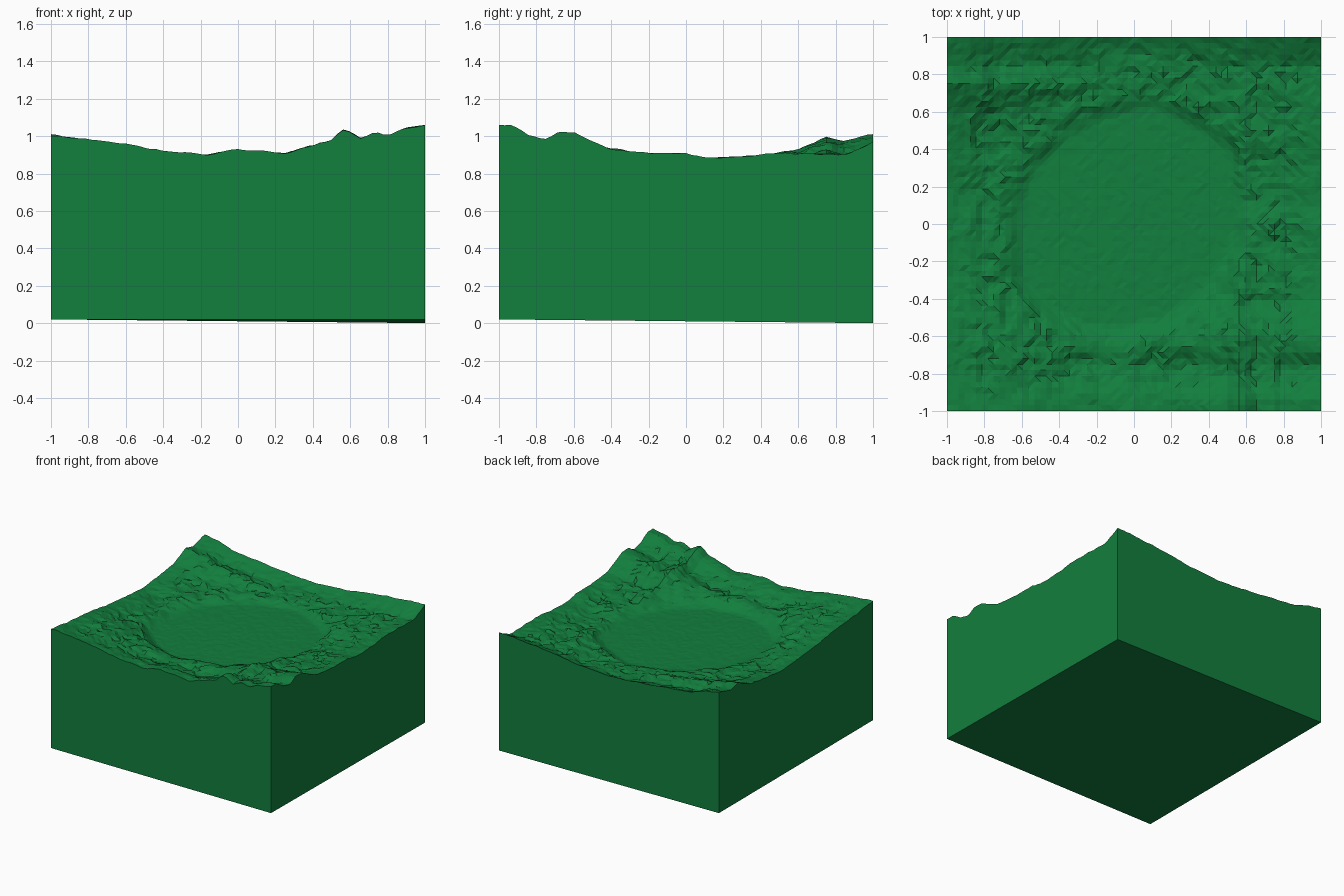
import bpy, bmesh, math, random
from mathutils import Vector, noise

random.seed(7)
if "Cube" in bpy.data.objects:
    bpy.data.objects.remove(bpy.data.objects["Cube"], do_unlink=True)

# Rim profiles along the four sides: (position, height)
FRONT = [(-1, 1.0), (-.85, .99), (-.6, .96), (-.4, .92), (-.15, .9), (0, .93), (.25, .91),
         (.4, .95), (.5, .98), (.57, 1.04), (.65, .99), (.74, 1.02), (.8, 1.0), (.88, 1.04), (1, 1.06)]
BACK = [(-1, 1.01), (-.88, .99), (-.75, .95), (-.5, .92), (-.2, .89), (0, .88), (.3, .9),
        (.5, .93), (.8, .96), (1, .97)]
LEFT = [(-1, 1.06), (-.92, 1.06), (-.85, 1.01), (-.76, .98), (-.68, 1.02), (-.6, 1.02), (-.5, .97),
        (-.4, .93), (-.2, .91), (0, .91), (.1, .885), (.3, .89), (.5, .91), (.85, .9), (1, .97)]
RIGHT = [(-1, 1.0), (-.77, .97), (-.5, .95), (-.3, .92), (-.1, .9), (.2, .88), (.4, .9),
         (.6, .93), (.75, 1.0), (.85, .97), (1, 1.01)]
FLOOR = .815


def lerp(a, b, t):
    return a + (b - a) * t


def profile(points, p):
    for (a, ha), (b, hb) in zip(points, points[1:]):
        if p <= b:
            return lerp(ha, hb, (p - a) / (b - a))
    return points[-1][1]


def smoothstep(a, b, t):
    t = min(1, max(0, (t - a) / (b - a)))
    return t * t * (3 - 2 * t)


def terrain_height(x, y):
    # blend the four side profiles across the block
    u, v = (x + 1) / 2, (y + 1) / 2
    sides = (lerp(profile(FRONT, x), profile(BACK, x), v)
             + lerp(profile(RIGHT, y), profile(LEFT, y), u))
    corners = lerp(lerp(FRONT[0][1], FRONT[-1][1], u), lerp(BACK[0][1], BACK[-1][1], u), v)
    z = sides - corners
    # rugged ground, calmer at the outer sides
    edge = max(abs(x), abs(y))
    rough = lerp(1, .35, smoothstep(.8, 1, edge))
    bumps = noise.noise(Vector((x * 5, y * 5, 3))) * .016
    bumps += noise.noise(Vector((x * 13, y * 13, 8))) * .016
    bumps += random.uniform(-.007, .007)
    ground = max(z, FLOOR + .035) + bumps * rough
    # flat-bottomed, slightly diagonal basin
    dx, dy = x + .03, y - .03
    r = math.sqrt(dx * dx + dy * dy - .25 * dx * dy)
    r += noise.noise(Vector((x * 6, y * 6, 1))) * .03
    floor = FLOOR + random.uniform(-.0015, .0015)
    return lerp(floor, ground, smoothstep(.56, .68, r))


def base_height(x, y):
    return .02 * (1 - max(0, (x + y) / 2))


# Green ground colour
green = bpy.data.materials.new("grass_green")
green.use_nodes = True
colour = (.006, .21, .047, 1)
green.diffuse_color = colour
for node in green.node_tree.nodes:
    if node.type == 'BSDF_PRINCIPLED':
        node.inputs["Base Color"].default_value = colour
        node.inputs["Roughness"].default_value = .9

# Solid terrain block: rugged top, straight walls, folded underside
bm = bmesh.new()
bmesh.ops.create_grid(bm, x_segments=64, y_segments=64, size=1)
top = list(bm.faces)
result = bmesh.ops.extrude_face_region(bm, geom=top, use_keep_orig=True)
bottom = [g for g in result["geom"] if isinstance(g, bmesh.types.BMFace)]
bottom_verts = {v for f in bottom for v in f.verts}
for v in bm.verts:
    height = base_height if v in bottom_verts else terrain_height
    v.co.z = height(v.co.x, v.co.y)
bmesh.ops.recalc_face_normals(bm, faces=bm.faces)
bmesh.ops.triangulate(bm, faces=bm.faces, quad_method='SHORT_EDGE')

mesh = bpy.data.meshes.new("terrain_block")
bm.to_mesh(mesh)
bm.free()
mesh.materials.append(green)
block = bpy.data.objects.new("terrain_block", mesh)
bpy.context.collection.objects.link(block)
